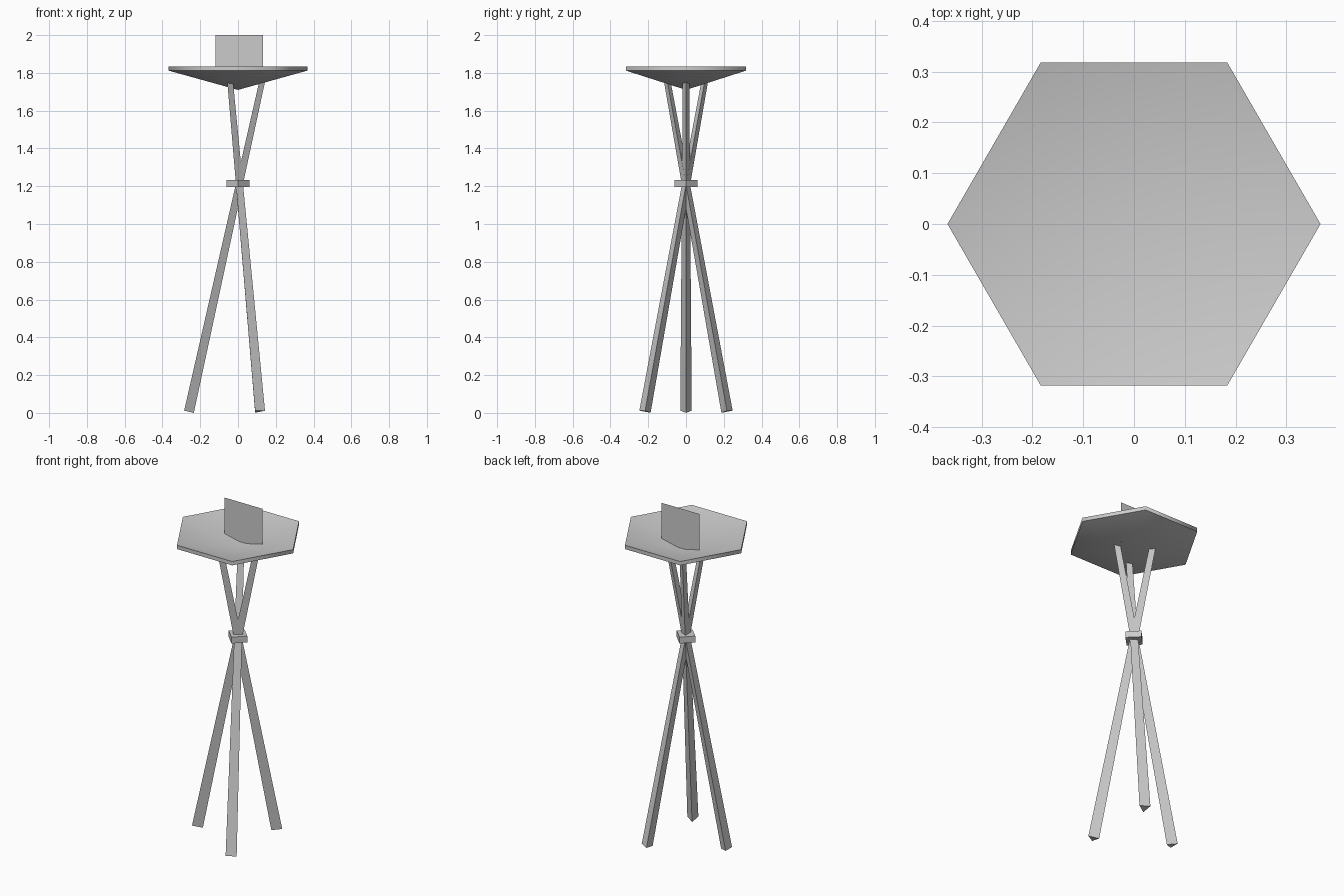
import bpy, bmesh, math
from mathutils import Vector

if "Cube" in bpy.data.objects:
    bpy.data.objects.remove(bpy.data.objects["Cube"])


def make_object(name, bm, smooth=True):
    bmesh.ops.recalc_face_normals(bm, faces=bm.faces)
    mesh = bpy.data.meshes.new(name)
    bm.to_mesh(mesh)
    bm.free()
    for p in mesh.polygons:
        p.use_smooth = smooth
    obj = bpy.data.objects.new(name, mesh)
    bpy.context.collection.objects.link(obj)
    if smooth:
        # keep cap and rim edges sharp
        bpy.ops.object.select_all(action='DESELECT')
        obj.select_set(True)
        bpy.context.view_layer.objects.active = obj
        bpy.ops.object.shade_smooth_by_angle(angle=math.radians(65))
    return obj


def ring(bm, radius, z, sides):
    return [bm.verts.new((radius * math.cos(2 * math.pi * i / sides),
                          radius * math.sin(2 * math.pi * i / sides), z))
            for i in range(sides)]


def bridge(bm, a, b):
    n = len(a)
    for i in range(n):
        bm.faces.new((a[i], a[(i + 1) % n], b[(i + 1) % n], b[i]))


# Shallow hexagonal dish: outer cone, thin rim, inner cone
bm = bmesh.new()
low, high = ring(bm, 0.367, 1.812, 6), ring(bm, 0.367, 1.835, 6)
bridge(bm, low, high)
for loop, tip_z in ((low, 1.71), (high, 1.75)):
    tip = bm.verts.new((0, 0, tip_z))
    for i in range(6):
        bm.faces.new((loop[i], loop[(i + 1) % 6], tip))
make_object("dish", bm)


# Tapered three-sided legs that cross at the collar
def leg(name, foot, top, r_foot=0.035, r_top=0.02):
    foot, top = Vector(foot), Vector(top)
    tilt = Vector((0, 0, 1)).rotation_difference(top - foot)
    bm = bmesh.new()
    loops = []
    for centre, r in ((foot, r_foot), (top, r_top)):
        loop = ring(bm, r, 0, 3)
        for v in loop:
            v.co = centre + tilt @ v.co
        bm.faces.new(loop)
        loops.append(loop)
    bridge(bm, *loops)
    make_object(name, bm)


leg("left_leg", (-0.268, 0, 0.008), (0.124, 0, 1.76))
for side, label in ((-1, "front"), (1, "back")):
    leg(label + "_leg", (0.108, side * 0.217, 0.008), (-0.047, side * -0.1, 1.76))

# Four-sided collar binding the legs
bm = bmesh.new()
a, b = ring(bm, 0.062, 1.195, 4), ring(bm, 0.062, 1.233, 4)
bridge(bm, a, b)
bm.faces.new(a)
bm.faces.new(b)
make_object("collar", bm)

# Flat flame card standing in the dish
bm = bmesh.new()
bm.faces.new([bm.verts.new((x, 0.045, z)) for x, z in
              ((-0.12, 1.75), (0.132, 1.75), (0.132, 2.0), (-0.12, 2.0))])
make_object("flame_card", bm, smooth=False)
